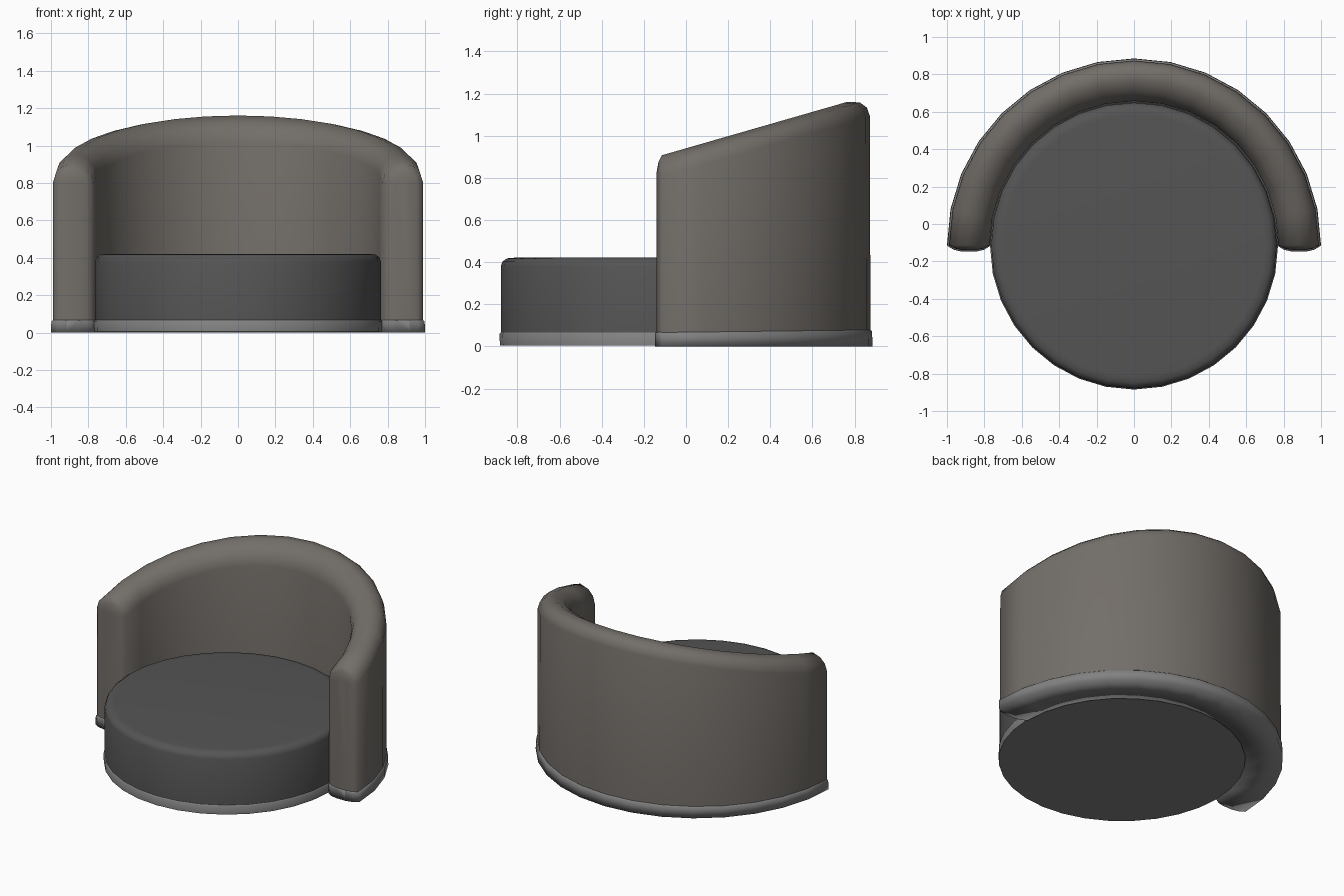
import bpy, bmesh
from math import sin, cos, pi, radians

if "Cube" in bpy.data.objects:
    bpy.data.objects.remove(bpy.data.objects["Cube"])

CY = -0.115      # shared centre of seat and back in y
STEP = pi / 16   # 32 sides per full circle


def finish(name, bm, shade, angle):
    bmesh.ops.recalc_face_normals(bm, faces=bm.faces)
    me = bpy.data.meshes.new(name)
    bm.to_mesh(me)
    bm.free()
    ob = bpy.data.objects.new(name, me)
    bpy.context.collection.objects.link(ob)
    mat = bpy.data.materials.new(name + "_material")
    mat.diffuse_color = (*shade, 1)
    mat.use_nodes = True
    mat.node_tree.nodes["Principled BSDF"].inputs["Base Color"].default_value = mat.diffuse_color
    me.materials.append(mat)
    bpy.ops.object.select_all(action='DESELECT')
    ob.select_set(True)
    bpy.context.view_layer.objects.active = ob
    bpy.ops.object.shade_smooth_by_angle(angle=radians(angle))
    return ob


def disc(name, profile, shade, cap, angle):
    """Turn an (r, z) profile around the centre; cap picks the closed end."""
    bm = bmesh.new()
    rings = [[bm.verts.new((r * cos(i * STEP), CY + r * sin(i * STEP), z))
              for i in range(32)] for r, z in profile]
    for a, b in zip(rings, rings[1:]):
        for i in range(32):
            j = (i + 1) % 32
            bm.faces.new((a[i], a[j], b[j], b[i]))
    face = bm.faces.new(rings[cap])
    ob = finish(name, bm, shade, angle)
    # the open shell must face outwards at its cap
    me = ob.data
    if (me.polygons[-1].normal.z > 0) != (cap == -1):
        me.flip_normals()
    return ob


def half_ring(name, profile, height, shade, bulge, angle, closed):
    """Sweep an (r, z, follows_top) section through 180 degrees with rounded ends."""
    bm = bmesh.new()

    def section(a, push=0.0, squash=1.0, drop=0.0):
        side = 1 if cos(a) > 0 else -1
        out = []
        for r, z, top in profile:
            r = 0.882 + (r - 0.882) * squash
            x, y = r * cos(a), CY + r * sin(a)
            if push:
                x, y = side * r, CY - push
            if top:
                z = z * squash + height(y) - drop
            out.append(bm.verts.new((x, y, z)))
        return out

    caps = [(bulge, 0.3, 0.07), (bulge * 0.68, 0.7, 0.03)]
    if closed:      # the trim is low, so its ends keep their height
        caps = [(p, s, 0) for p, s, d in caps]
    secs = [section(0, *c) for c in caps]
    secs += [section(i * STEP) for i in range(17)]
    secs += [section(pi, *c) for c in reversed(caps)]
    n = len(profile)
    for a, b in zip(secs, secs[1:]):
        for i in range(n if closed else n - 1):
            j = (i + 1) % n
            bm.faces.new((a[i], a[j], b[j], b[i]))
    bm.faces.new(secs[0])
    bm.faces.new(secs[-1])
    return finish(name, bm, shade, angle)


# Round seat cushion and the trim closing its underside
disc("seat", [(0.764, 0.066), (0.764, 0.38), (0.756, 0.402), (0.735, 0.418), (0.70, 0.421)],
     (0.09, 0.09, 0.09), -1, 60)
disc("seat_trim", [(0.768, 0.005), (0.77, 0.06), (0.763, 0.068)], (0.22, 0.22, 0.22), 0, 60)

# Wraparound backrest whose rounded top slopes up to the rear
back = [(0.772, 0.06, 0), (0.772, -0.11, 1), (0.785, -0.06, 1), (0.82, -0.022, 1),
        (0.882, 0, 1), (0.94, -0.02, 1), (0.974, -0.055, 1), (0.988, -0.10, 1),
        (0.99, 0.06, 0)]
half_ring("backrest", back, lambda y: 0.907 + 0.288 * (y - CY), (0.17, 0.155, 0.14),
          0.024, 70, False)

# Trim under the backrest, slightly taller towards the rear
trim = [(0.766, 0, 0), (0.766, -0.006, 1), (0.774, 0.002, 1),
        (0.988, 0.002, 1), (0.998, -0.006, 1), (1.0, 0, 0)]
half_ring("backrest_trim", trim, lambda y: 0.066 + 0.012 * (y - CY), (0.22, 0.22, 0.22),
          0.033, 100, True)
